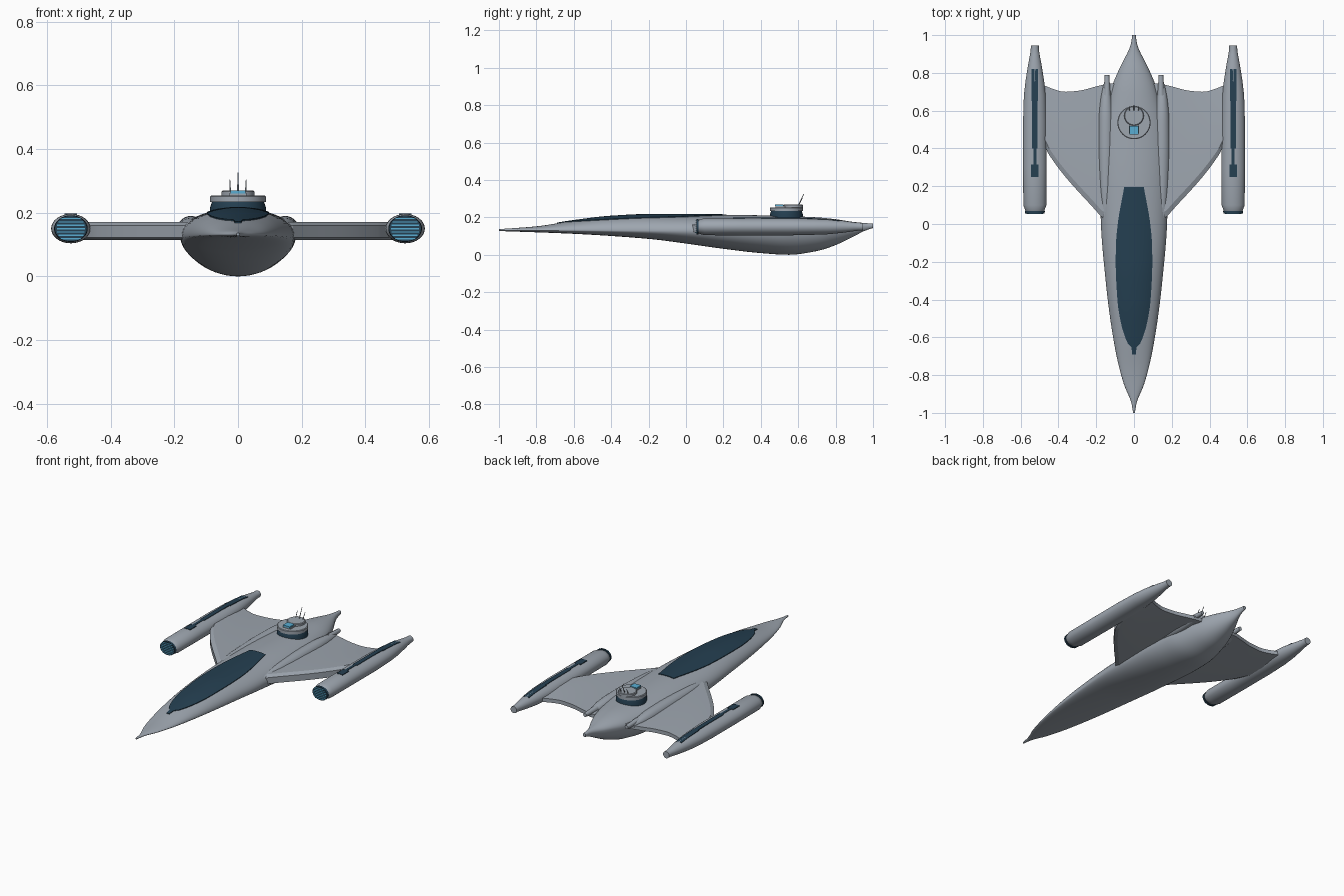
import bpy, bmesh, math
from mathutils import Vector

if "Cube" in bpy.data.objects:
    bpy.data.objects.remove(bpy.data.objects["Cube"])


def material(name, rgb):
    m = bpy.data.materials.new(name)
    m.diffuse_color = (*rgb, 1)
    m.use_nodes = True
    m.node_tree.nodes["Principled BSDF"].inputs["Base Color"].default_value = m.diffuse_color
    return m


GREY = material("hull_grey", (0.34, 0.38, 0.43))
DARK = material("dark_blue", (0.018, 0.05, 0.082))
CYAN = material("light_blue", (0.10, 0.42, 0.65))


def curve(pts):
    """Smooth monotone interpolation through (t, value) points."""
    d = [(b[1] - a[1]) / (b[0] - a[0]) for a, b in zip(pts, pts[1:])]
    m = [d[0]] + [0 if p * q <= 0 else 2 * p * q / (p + q) for p, q in zip(d, d[1:])] + [d[-1]]

    def f(t):
        t = min(max(t, pts[0][0]), pts[-1][0])
        i = 0
        while i < len(pts) - 2 and t > pts[i + 1][0]:
            i += 1
        h = pts[i + 1][0] - pts[i][0]
        s = (t - pts[i][0]) / h
        return ((2*s**3 - 3*s*s + 1) * pts[i][1] + (s**3 - 2*s*s + s) * h * m[i]
                + (3*s*s - 2*s**3) * pts[i + 1][1] + (s**3 - s*s) * h * m[i + 1])
    return f


def loft(name, rings, mat, mirror=False, angle=35):
    """Skin closed rings, cap both ends, optionally mirror across x."""
    bm = bmesh.new()
    vs = [[bm.verts.new(p) for p in r] for r in rings]
    n = len(vs[0])
    for a, b in zip(vs, vs[1:]):
        for i in range(n):
            j = (i + 1) % n
            bm.faces.new((a[i], a[j], b[j], b[i]))
    bm.faces.new(vs[0])
    bm.faces.new(vs[-1])
    bmesh.ops.recalc_face_normals(bm, faces=bm.faces)
    me = bpy.data.meshes.new(name)
    bm.to_mesh(me)
    bm.free()
    ob = bpy.data.objects.new(name, me)
    bpy.context.collection.objects.link(ob)
    me.materials.append(mat)
    bpy.context.view_layer.objects.active = ob
    ob.select_set(True)
    bpy.ops.object.shade_smooth_by_angle(angle=math.radians(angle))
    ob.select_set(False)
    if mirror:
        mod = ob.modifiers.new("mirror", 'MIRROR')
        mod.use_axis = (True, False, False)
    return ob


def ring_y(x, y, z, rx, rz, n=32):
    return [(x + rx * math.cos(2*math.pi*i/n), y, z + rz * math.sin(2*math.pi*i/n)) for i in range(n)]


def ring_z(x, y, z, r, n=40):
    return [(x + r * math.cos(2*math.pi*i/n), y + r * math.sin(2*math.pi*i/n), z) for i in range(n)]


def box(name, x0, x1, y0, y1, z0, z1, mat, mirror=False):
    return loft(name, [[(x0, y, z0), (x1, y, z0), (x1, y, z1), (x0, y, z1)] for y in (y0, y1)], mat, mirror)


def rod(name, a, b, r0, r1, mat, mirror=False):
    a, b = Vector(a), Vector(b)
    q = (b - a).to_track_quat('Z', 'Y')
    rings = [[c + q @ Vector((r * math.cos(k*math.pi/4), r * math.sin(k*math.pi/4), 0)) for k in range(8)]
             for c, r in ((a, r0), (b, r1))]
    return loft(name, rings, mat, mirror, 50)


# hull: half width, top, bottom and widest height along y
width = curve([(-1, .005), (-.95, .013), (-.85, .053), (-.7, .092), (-.5, .126), (-.3, .15), (0, .175),
               (.3, .182), (.5, .17), (.62, .145), (.74, .112), (.85, .064), (.93, .024), (.97, .013), (1, .01)])
top = curve([(-1, .137), (-.8, .152), (-.6, .182), (-.4, .205), (-.2, .214), (.2, .214), (.5, .208),
             (.7, .2), (.8, .19), (.9, .175), (1, .166)])
bottom = curve([(-1, .127), (-.6, .112), (-.2, .085), (0, .06), (.2, .032), (.4, .009), (.55, 0),
                (.7, .02), (.8, .052), (.9, .1), (.96, .13), (1, .143)])
middle = curve([(-1, .132), (0, .128), (.6, .13), (.85, .145), (1, .155)])


def hull_ring(y, n=56):
    w, t, b, c = width(y), top(y), bottom(y), middle(y)
    out = []
    for i in range(n):
        a = 2 * math.pi * i / n
        s = math.sin(a)
        out.append((w * math.cos(a), y, c + s * ((t - c) if s > 0 else (c - b))))
    return out


loft("hull", [hull_ring(-1 + i / 40) for i in range(81)], GREY, angle=60)

# long dark canopy panel following the hull top
half = curve([(-.69, .01), (-.65, .014), (-.63, .034), (-.5, .074), (-.4, .088), (-.2, .097),
              (-.1, .095), (0, .086), (.195, .052)])


def skin(x, y, off):
    c = middle(y)
    return c + (top(y) - c) * math.sqrt(max(0, 1 - (x / width(y)) ** 2)) + off


rows = []
for i in range(46):
    y = -.69 + .885 * i / 45
    xs = [half(y) * (k / 8 - 1) for k in range(17)]
    rows.append([(x, y, skin(x, y, .004)) for x in xs] + [(x, y, skin(x, y, -.004)) for x in reversed(xs)])
loft("canopy_panel", rows, DARK)

# shoulder fairings and their rear tubes
fair = curve([(-.08, .004), (.05, .022), (.2, .036), (.4, .042), (.55, .04), (.66, .03), (.74, .014)])
loft("shoulder_fairing", [ring_y(.148, y, .15, fair(y), fair(y) * .95, 24)
                          for y in [-.08 + .82 * i / 30 for i in range(31)]], GREY, True, 60)
rod("fairing_tube", (.143, .68, .16), (.143, .79, .16), .019, .012, GREY, True)

# wings: thick swept plates with bevelled leading edge and curved trailing edge
lead = curve([(.08, -.07), (.175, .04), (.455, .375), (.475, .42), (.52, .5)])
trail = curve([(.08, .745), (.13, .743), (.2, .728), (.29, .706), (.365, .70), (.43, .715), (.48, .735), (.52, .74)])
ribs = []
for i in range(34):
    x = .08 + .44 * i / 33
    a, b = max(lead(x), .03), trail(x)
    ribs.append([(x, a, .122), (x, a, .16), (x, a + .035, .171), (x, (a + b) / 2, .169), (x, b, .155),
                 (x, b, .132), (x, (a + b) / 2, .116), (x, a + .035, .115)])
loft("wing", ribs, GREY, True, 15)

# engine nacelles
NX, NZ = .525, .15
prof = [(.065, .046), (.07, .05), (.1, .061), (.3, .062), (.55, .062), (.68, .058), (.76, .049),
        (.84, .036), (.9, .025), (.92, .022), (.945, .021)]
loft("nacelle", [ring_y(NX, y, NZ, r, r * (.745 + .25 * max(0, y - .68) / .265)) for y, r in prof], GREY, True)
loft("nacelle_intake", [ring_y(NX, .055, NZ, .051, .041), ring_y(NX, .068, NZ, .053, .042)], DARK, True)
for k in range(-3, 4):
    z = k * .0105
    w = .044 * math.sqrt(1 - (z / .046) ** 2)
    box("intake_slat", NX - w, NX + w, .052, .058, NZ + z - .002, NZ + z + .002, CYAN, True)

# dark strips on top of the nacelles
ztop = curve([(.2, .198), (.6, .198), (.68, .195), (.76, .19), (.82, .184)])


def strip(name, y0, y1, w):
    ys = [y0 + (y1 - y0) * i / 6 for i in range(7)]
    loft(name, [[(NX - w, y, ztop(y) - .02), (NX + w, y, ztop(y) - .02), (NX + w, y, ztop(y)),
                 (NX - w, y, ztop(y))] for y in ys], DARK, True)


strip("nacelle_strip_front", .25, .315, .02)
strip("nacelle_strip_middle", .31, .4, .008)
strip("nacelle_strip_long", .4, .65, .014)
strip("nacelle_strip_rear", .65, .82, .018)

# bridge tower
BY = .537
loft("bridge_base", [ring_z(0, BY, .16, .088), ring_z(0, BY, .215, .088), ring_z(0, BY, .234, .082)], DARK)
loft("bridge_ring", [ring_z(0, BY, .233, .088), ring_z(0, BY, .251, .088), ring_z(0, BY, .254, .084)], GREY)
loft("bridge_cap", [ring_z(0, .573, .25, .052), ring_z(0, .573, .266, .052), ring_z(0, .573, .269, .048)], GREY)
box("bridge_window_mount", -.026, .026, .478, .53, .25, .262, GREY)
box("bridge_window", -.023, .023, .475, .52, .26, .27, CYAN)

# antennas
rod("antenna_center", (0, .6, .262), (0, .63, .325), .003, .0015, GREY)
rod("antenna_side", (.024, .6, .262), (.026, .622, .303), .0025, .0015, GREY, True)
